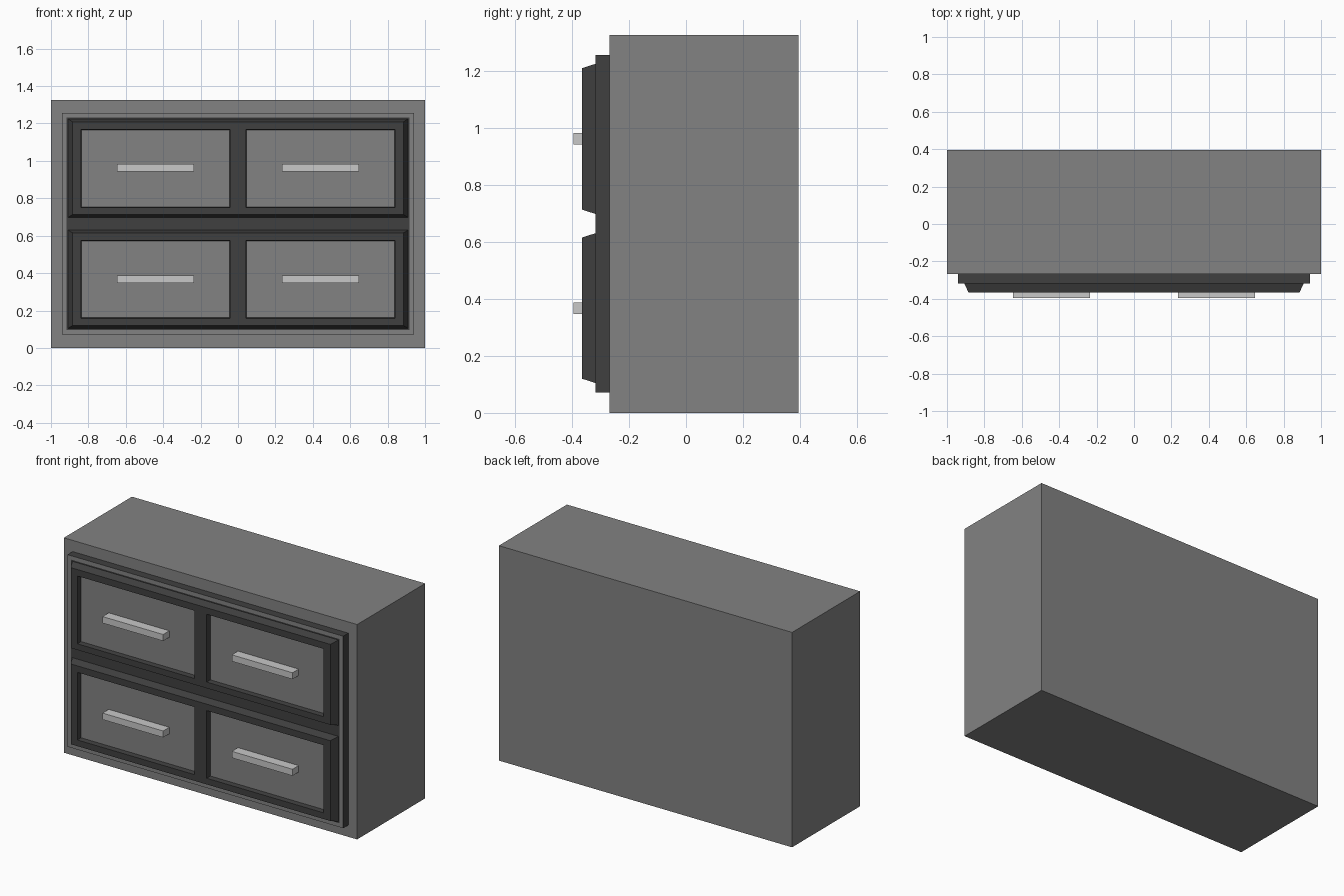
import bpy, bmesh

if "Cube" in bpy.data.objects:
    bpy.data.objects.remove(bpy.data.objects["Cube"])


def material(name, v):
    m = bpy.data.materials.new(name)
    m.diffuse_color = (v, v, v, 1)
    m.use_nodes = True
    m.node_tree.nodes["Principled BSDF"].inputs["Base Color"].default_value = m.diffuse_color
    return m


GRAY = material("mid_gray", 0.225)
DARK = material("dark_gray", 0.051)
LIGHT = material("light_gray", 0.58)


def finish(name, bm, mats):
    bmesh.ops.recalc_face_normals(bm, faces=bm.faces[:])
    me = bpy.data.meshes.new(name)
    bm.to_mesh(me)
    bm.free()
    for m in mats:
        me.materials.append(m)
    ob = bpy.data.objects.new(name, me)
    bpy.context.collection.objects.link(ob)
    return ob


def box_bm(x0, x1, y0, y1, z0, z1):
    bm = bmesh.new()
    bmesh.ops.create_cube(bm, size=1)
    for v in bm.verts:
        v.co = (x1 if v.co.x > 0 else x0,
                y1 if v.co.y > 0 else y0,
                z1 if v.co.z > 0 else z0)
    bm.normal_update()
    return bm


# Cabinet body
finish("cabinet_body", box_bm(-1, 1, -0.268, 0.395, 0, 1.325), [GRAY])

# Raised backing plate: gray rim on the front, dark everywhere else
bm = box_bm(-0.94, 0.94, -0.318, -0.268, 0.072, 1.256)
front = [f for f in bm.faces if f.normal.y < -0.9]
rim = bmesh.ops.inset_region(bm, faces=front, thickness=0.034)["faces"]
for f in rim:
    f.material_index = 1
finish("backing_plate", bm, [DARK, GRAY])


def drawer_frame(name, z0, z1):
    """Bevelled dark frame with two recessed gray drawer panels."""
    bm = bmesh.new()
    xs = [-0.885, -0.84, -0.042, 0.042, 0.84, 0.885]
    zs = [z0 + 0.015, z0 + 0.053, z1 - 0.055, z1 - 0.015]
    grid = [[bm.verts.new((x, -0.365, z)) for x in xs] for z in zs]
    windows = []
    for j in range(3):
        for i in range(5):
            f = bm.faces.new((grid[j][i], grid[j][i + 1],
                              grid[j + 1][i + 1], grid[j + 1][i]))
            if j == 1 and i in (1, 3):
                windows.append(f)
    # Sloped outer edge running back to the plate
    edges = [e for e in bm.edges if e.is_boundary]
    ext = bmesh.ops.extrude_edge_only(bm, edges=edges)["geom"]
    for v in (g for g in ext if isinstance(g, bmesh.types.BMVert)):
        v.co.y = -0.318
        if abs(v.co.x) > 0.88:
            v.co.x = 0.908 if v.co.x > 0 else -0.908
        if abs(v.co.z - zs[0]) < 1e-4:
            v.co.z = z0
        elif abs(v.co.z - zs[-1]) < 1e-4:
            v.co.z = z1
    # Recessed drawer panels
    for w in windows:
        bmesh.ops.inset_individual(bm, faces=[w], thickness=0.005)
        for v in w.verts:
            v.co.y = -0.335
        w.material_index = 1
    finish(name, bm, [DARK, GRAY])


for row, z0, z1, hz in (("lower", 0.105, 0.63, 0.367),
                        ("upper", 0.698, 1.224, 0.962)):
    drawer_frame(row + "_drawer_frame", z0, z1)
    # Bar handles
    for side, x in (("left", -0.441), ("right", 0.441)):
        finish(f"{row}_{side}_handle",
               box_bm(x - 0.207, x + 0.207, -0.395, -0.333,
                      hz - 0.02, hz + 0.02), [LIGHT])
